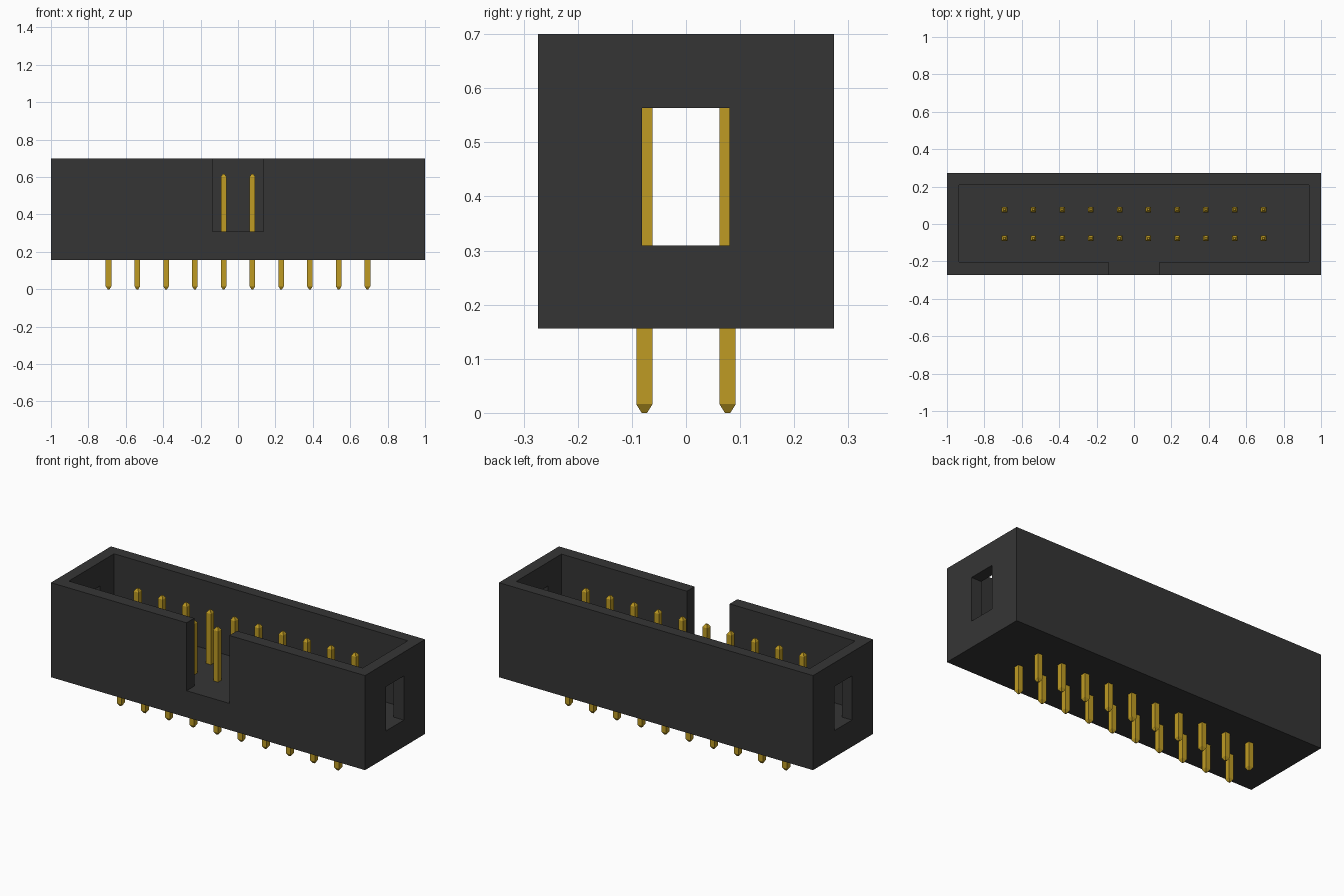
import bpy
import bmesh

cube = bpy.data.objects.get("Cube")
if cube:
    bpy.data.objects.remove(cube, do_unlink=True)


def material(name, colour):
    m = bpy.data.materials.new(name)
    m.use_nodes = True
    m.diffuse_color = colour
    bsdf = next(n for n in m.node_tree.nodes if n.type == "BSDF_PRINCIPLED")
    bsdf.inputs["Base Color"].default_value = colour
    return m


black = material("black plastic", (0.036, 0.036, 0.036, 1))
gold = material("gold metal", (0.52, 0.33, 0.017, 1))


def make_object(name, mesh):
    ob = bpy.data.objects.new(name, mesh)
    bpy.context.scene.collection.objects.link(ob)
    return ob


def prism(name, outline, z0, z1, mat):
    """Extrude a counter-clockwise xy outline from z0 up to z1."""
    bm = bmesh.new()
    face = bm.faces.new([bm.verts.new((x, y, z0)) for x, y in outline])
    out = bmesh.ops.extrude_face_region(bm, geom=[face])
    top = [v for v in out["geom"] if isinstance(v, bmesh.types.BMVert)]
    bmesh.ops.translate(bm, verts=top, vec=(0, 0, z1 - z0))
    bmesh.ops.recalc_face_normals(bm, faces=bm.faces)
    mesh = bpy.data.meshes.new(name)
    bm.to_mesh(mesh)
    bm.free()
    mesh.materials.append(mat)
    return make_object(name, mesh)


def rect(hx, y0, y1):
    return [(-hx, y0), (hx, y0), (hx, y1), (-hx, y1)]


def cut(target, cutter):
    """Subtract the cutter, bake the result and delete the cutter."""
    cutter.hide_render = True
    mod = target.modifiers.new("cut", "BOOLEAN")
    mod.operation = "DIFFERENCE"
    mod.solver = "EXACT"
    mod.object = cutter
    graph = bpy.context.evaluated_depsgraph_get()
    baked = bpy.data.meshes.new_from_object(target.evaluated_get(graph))
    target.modifiers.clear()
    target.data = baked
    bpy.data.objects.remove(cutter, do_unlink=True)


# Housing: a block with end windows, an open cavity and a front key notch
FLOOR, BOTTOM, TOP = 0.309, 0.156, 0.7
DEPTH, NOTCH, CAVITY = 0.273, 0.136, 0.935
housing = prism("housing", rect(1, -DEPTH, DEPTH), BOTTOM, TOP, black)
window = prism("window_cutter", rect(1.1, -0.081, 0.08), FLOOR, 0.563, black)
cut(housing, window)
front, back = -0.203, 0.208
cavity_outline = [
    (-CAVITY, front), (-NOTCH, front), (-NOTCH, -0.4), (NOTCH, -0.4),
    (NOTCH, front), (CAVITY, front), (CAVITY, back), (-CAVITY, back),
]
cut(housing, prism("cavity_cutter", cavity_outline, FLOOR, 0.9, black))

# Pin: square bar with both ends tapered, shared by every contact
HALF, TIP, TAPER, PIN_TOP = 0.015, 0.005, 0.016, 0.617
bm = bmesh.new()
rings = []
for z, r in ((0, TIP), (TAPER, HALF), (PIN_TOP - TAPER, HALF), (PIN_TOP, TIP)):
    rings.append([bm.verts.new((x, y, z)) for x, y in rect(r, -r, r)])
for low, high in zip(rings, rings[1:]):
    for i in range(4):
        j = (i + 1) % 4
        bm.faces.new((low[i], low[j], high[j], high[i]))
bm.faces.new(rings[0][::-1])
bm.faces.new(rings[-1])
pin_mesh = bpy.data.meshes.new("pin")
bm.to_mesh(pin_mesh)
bm.free()
pin_mesh.materials.append(gold)

# Two rows of ten pins
PITCH = 0.1538
for row, side in (("front", -0.5), ("back", 0.5)):
    for i in range(10):
        pin = make_object(f"{row}_pin_{i + 1}", pin_mesh)
        pin.location = ((i - 4.5) * PITCH, side * PITCH, 0)
